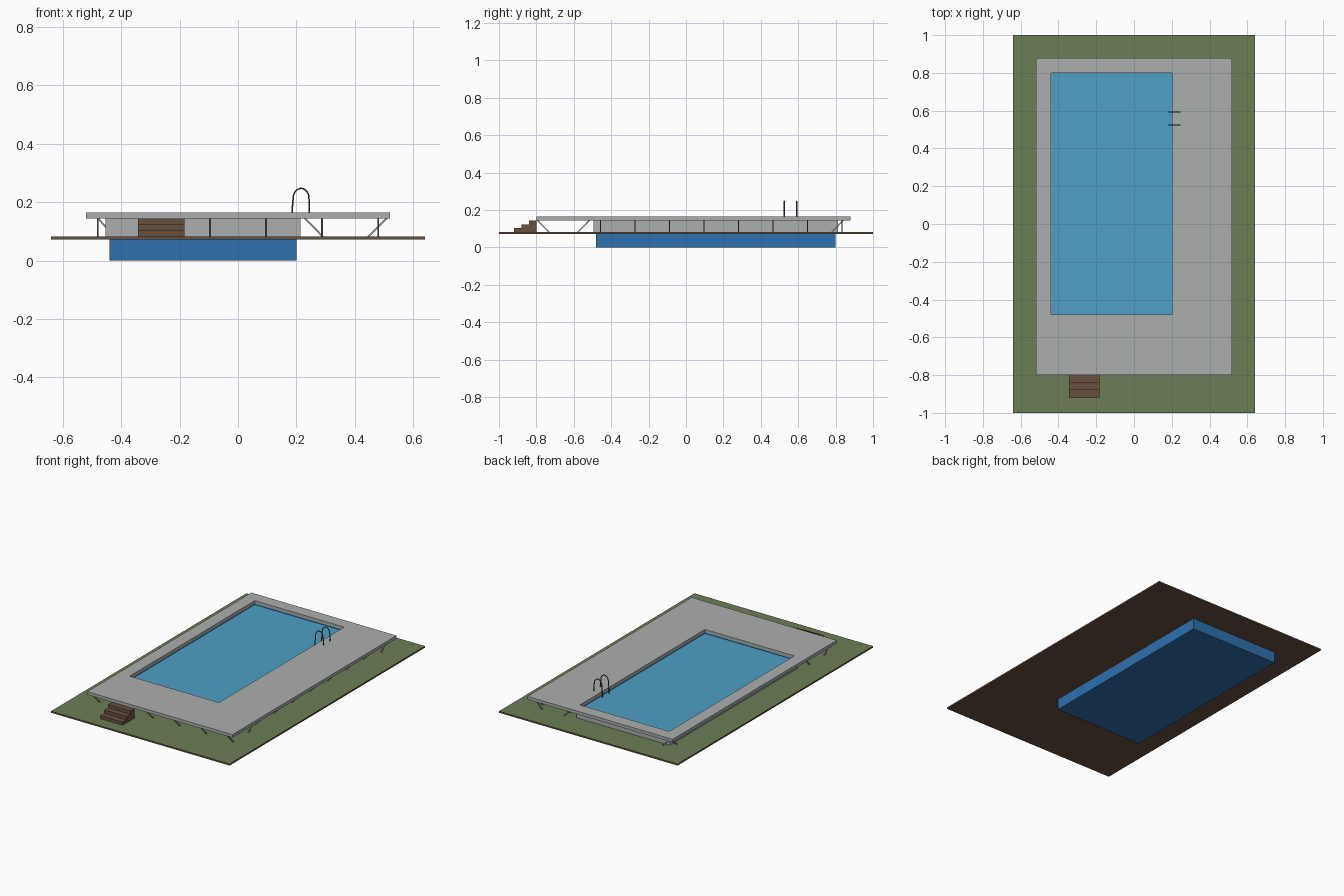
import bpy, bmesh, math
from mathutils import Vector

cube = bpy.data.objects.get("Cube")
if cube:
    bpy.data.objects.remove(cube, do_unlink=True)


def material(name, r, g, b):
    """Flat colour given in sRGB bytes, stored as linear."""
    lin = [((c / 255 + 0.055) / 1.055) ** 2.4 for c in (r, g, b)] + [1.0]
    m = bpy.data.materials.new(name)
    m.use_nodes = True
    m.diffuse_color = lin
    m.node_tree.nodes["Principled BSDF"].inputs["Base Color"].default_value = lin
    return m


GRASS = material("grass green", 107, 126, 85)
EARTH = material("earth brown", 105, 80, 64)
DECK = material("deck grey", 172, 175, 175)
WATER = material("water blue", 78, 160, 196)
BASIN = material("basin blue", 46, 113, 174)
STEEL = material("brace steel", 155, 160, 162)
RAIL = material("rail dark grey", 78, 80, 84)

GROUND_Z, GROUND_TOP = 0.072, 0.082
DECK_Z, DECK_TOP = 0.144, 0.164
POOL = (-0.44, 0.20, -0.48, 0.80)      # x0, x1, y0, y1


def finish(name, bm, *mats):
    bmesh.ops.recalc_face_normals(bm, faces=bm.faces)
    me = bpy.data.meshes.new(name)
    bm.to_mesh(me)
    bm.free()
    for m in mats:
        me.materials.append(m)
    ob = bpy.data.objects.new(name, me)
    bpy.context.collection.objects.link(ob)
    return ob


def corners(rect, z):
    x0, x1, y0, y1 = rect
    return [(x0, y0, z), (x1, y0, z), (x1, y1, z), (x0, y1, z)]


def grow(rect, d):
    return (rect[0] - d, rect[1] + d, rect[2] - d, rect[3] + d)


def ring(name, outer, inner, z0, z1, *mats):
    """Rectangular slab with a rectangular hole."""
    bm = bmesh.new()
    loops = [[bm.verts.new(p) for p in corners(r, z)]
             for r, z in ((outer, z0), (outer, z1), (inner, z1), (inner, z0))]
    for a, b in zip(loops, loops[1:] + loops[:1]):
        for i in range(4):
            j = (i + 1) % 4
            bm.faces.new((a[i], a[j], b[j], b[i]))
    return finish(name, bm, *mats)


# Lawn slab: grass on top, earth on the sides and below
lawn = ring("lawn_slab", (-0.64, 0.64, -1, 1), POOL, GROUND_Z, GROUND_TOP, EARTH, GRASS)
for f in lawn.data.polygons:
    f.material_index = int(f.normal.z > 0.5)

# Deck and the wall enclosing the pool
ring("deck", (-0.52, 0.52, -0.80, 0.88), POOL, DECK_Z, DECK_TOP, DECK)
ring("pool_wall", grow(POOL, 0.014), grow(POOL, 0.003), GROUND_TOP, DECK_Z, DECK)

# Open basin
bm = bmesh.new()
low = [bm.verts.new(p) for p in corners(POOL, 0)]
high = [bm.verts.new(p) for p in corners(POOL, DECK_Z)]
bm.faces.new(low[::-1])
for i in range(4):
    j = (i + 1) % 4
    bm.faces.new((low[i], low[j], high[j], high[i]))
finish("basin", bm, BASIN)

# Water surface
bm = bmesh.new()
bm.faces.new([bm.verts.new(p) for p in corners(POOL, 0.138)])
water = finish("water", bm, WATER)

# Slanted braces under the deck
braces = bmesh.new()


def brace(top_xy, foot_xy, w=0.003):
    a = Vector((*top_xy, DECK_Z))
    b = Vector((*foot_xy, GROUND_TOP))
    side = (b - a).cross(Vector((0, 0, 1))).normalized() * w
    along = Vector((b.x - a.x, b.y - a.y, 0)).normalized() * w * 1.4
    ends = [[braces.verts.new(p + s * side + t * along)
             for s, t in ((-1, -1), (1, -1), (1, 1), (-1, 1))] for p in (a, b)]
    for e in ends:
        braces.faces.new(e)
    for i in range(4):
        j = (i + 1) % 4
        braces.faces.new((ends[0][i], ends[0][j], ends[1][j], ends[1][i]))


for i in range(6):                      # front and back rows
    x = -0.48 + 0.192 * i
    for top, foot in ((-0.793, -0.732), (-0.517, -0.578), (0.84, 0.78)):
        brace((x, top), (x, foot))
for i in range(8):                      # side rows
    y = -0.457 + 0.1843 * i
    for top, foot in ((0.508, 0.447), (0.23, 0.29), (-0.48, -0.42)):
        brace((top, y), (foot, y))
finish("deck_braces", braces, STEEL)

# Three solid steps up to the deck
profile = [(-0.80, GROUND_TOP), (-0.92, GROUND_TOP)]
for i in range(3):
    z = GROUND_TOP + (DECK_Z - GROUND_TOP) * (i + 1) / 3
    profile += [(-0.92 + 0.04 * i, z), (-0.88 + 0.04 * i, z)]
bm = bmesh.new()
left, right = [[bm.verts.new((x, y, z)) for y, z in profile] for x in (-0.343, -0.183)]
bm.faces.new(left)
bm.faces.new(right[::-1])
for i in range(len(profile)):
    j = (i + 1) % len(profile)
    bm.faces.new((left[i], right[i], right[j], left[j]))
finish("steps", bm, EARTH)

# Pair of arched ladder rails
curve = bpy.data.curves.new("ladder_rails", "CURVE")
curve.dimensions = "3D"
curve.bevel_depth = 0.003
curve.bevel_resolution = 1
curve.use_fill_caps = True
arch = [(0.216 - 0.027 * math.cos(math.pi * k / 12),
         0.214 + 0.033 * math.sin(math.pi * k / 12)) for k in range(13)]
path = [(0.185, 0.13), (0.186, 0.18)] + arch + [(0.244, 0.19), (0.244, DECK_TOP)]
for y in (0.525, 0.592):
    s = curve.splines.new("POLY")
    s.points.add(len(path) - 1)
    for p, (x, z) in zip(s.points, path):
        p.co = (x, y, z, 1)
curve.materials.append(RAIL)
rails = bpy.data.objects.new("ladder_rails", curve)
bpy.context.collection.objects.link(rails)
bpy.ops.object.select_all(action="DESELECT")
rails.select_set(True)
bpy.context.view_layer.objects.active = rails
bpy.ops.object.convert(target="MESH")
bpy.ops.object.shade_smooth_by_angle()
